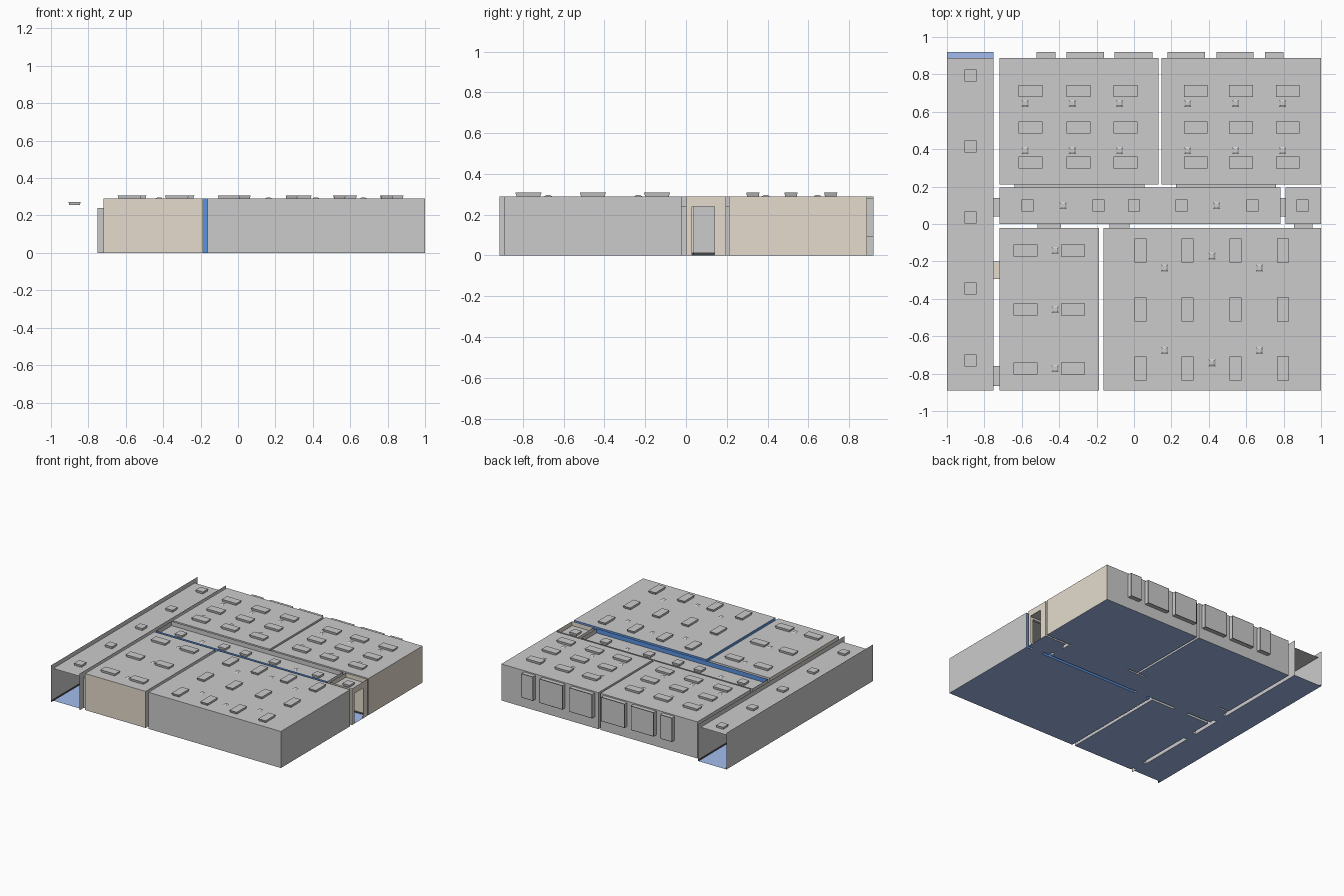
import bpy

if "Cube" in bpy.data.objects:
    bpy.data.objects.remove(bpy.data.objects["Cube"])

H, HC, DOOR = 0.29, 0.255, 0.24   # room ceiling, corridor ceiling, door height


def material(name, r, g, b):
    m = bpy.data.materials.new(name)
    m.diffuse_color = (r, g, b, 1)
    m.use_nodes = True
    m.node_tree.nodes["Principled BSDF"].inputs["Base Color"].default_value = m.diffuse_color
    return m


BEIGE = material("beige_paint", 0.78, 0.71, 0.61)
BLUE = material("blue_paint", 0.10, 0.29, 0.75)
FLOOR = material("blue_floor", 0.37, 0.50, 0.85)
DARK = material("dark_trim", 0.06, 0.06, 0.06)


def build(name, quads, mat=None):
    verts = [v for q in quads for v in q]
    faces = [tuple(range(i, i + 4)) for i in range(0, len(verts), 4)]
    me = bpy.data.meshes.new(name)
    me.from_pydata(verts, [], faces)
    ob = bpy.data.objects.new(name, me)
    bpy.context.collection.objects.link(ob)
    if mat:
        me.materials.append(mat)
    return ob


def flat(x0, x1, y0, y1, z):
    return [(x0, y0, z), (x1, y0, z), (x1, y1, z), (x0, y1, z)]


def upright(axis, c, a, b, z0, z1):
    p = [(a, z0), (b, z0), (b, z1), (a, z1)]
    return [(u, c, z) if axis == 'x' else (c, u, z) for u, z in p]


def wall(name, axis, c, a, b, mat=None, holes=(), inward=1):
    """Single-sheet wall along an axis, with openings and a skirting strip."""
    quads, trim, cur = [], [], a
    for s, e, z0, z1 in sorted(holes) + [(b, b, 0, H)]:
        if s > cur:
            quads.append(upright(axis, c, cur, s, 0, H))
            trim.append(upright(axis, c + 0.003 * inward, cur, s, 0, 0.015))
        if e > s:
            quads.append(upright(axis, c, s, e, z1, H))
            if z0 > 0:
                quads.append(upright(axis, c, s, e, 0, z0))
        cur = e
    build(name, quads, mat)
    build(name + "_skirting", trim, DARK)


def door(s, e):
    return (s, e, 0, DOOR)


def room(name, x0, x1, y0, y1, h, mats, holes):
    """mats and holes are keyed by side: s, n, w, e."""
    build(name + "_floor", [flat(x0, x1, y0, y1, 0)], FLOOR)
    build(name + "_ceiling", [flat(x0, x1, y0, y1, h)])
    for k, axis, c, a, b, d in (('s', 'x', y0, x0, x1, 1), ('n', 'x', y1, x0, x1, -1),
                                ('w', 'y', x0, y0, y1, 1), ('e', 'y', x1, y0, y1, -1)):
        wall(f"{name}_wall_{k}", axis, c, a, b, mats.get(k), holes.get(k, ()), d)


def passage(name, axis, s, e, c0, c1, mat=None):
    """Door reveal joining two rooms: threshold, two jambs and a head."""
    other = 'y' if axis == 'x' else 'x'
    box = (s, e, c0, c1) if axis == 'x' else (c0, c1, s, e)
    build(name + "_threshold", [flat(*box, 0)], FLOOR)
    build(name + "_reveal", [flat(*box, DOOR)] +
          [upright(other, p, c0, c1, 0, DOOR) for p in (s, e)], mat)


def tapered(x, y, z, w, d, h, k):
    """Open-bottomed box whose base is k times its top."""
    lo = [(x + i * w * k, y + j * d * k, z) for i, j in CORNERS]
    hi = [(x + i * w, y + j * d, z + h) for i, j in CORNERS]
    return [hi] + [[lo[i], lo[(i + 1) % 4], hi[(i + 1) % 4], hi[i]] for i in range(4)]


CORNERS = ((-.5, -.5), (.5, -.5), (.5, .5), (-.5, .5))


def fixtures(name, xs, ys, z, w, d, h=0.018, k=0.9):
    build(name, [q for x in xs for y in ys for q in tapered(x, y, z, w, d, h, k)])


# rooms and corridors
WIN_A = [(-.52, -.42), (-.36, -.16), (-.105, .10)]
WIN_B = [(.18, .38), (.44, .64), (.70, .80)]
W0, W1 = 0.09, 0.28
A_SPAN, B_SPAN = (-.64, .055), (.225, .76)
room("back_left_room", -.72, .131, .21, .887, H, {},
     {'n': [(a, b, W0, W1) for a, b in WIN_A], 's': [door(*A_SPAN)]})
room("back_right_room", .148, 1, .21, .887, H, {'e': BEIGE},
     {'n': [(a, b, W0, W1) for a, b in WIN_B], 's': [door(*B_SPAN)]})
room("front_left_room", -.72, -.188, -.89, -.022, H, {'s': BEIGE, 'w': BEIGE},
     {'n': [door(-.515, -.39)], 'w': [door(-.865, -.76), door(-.295, -.20)]})
room("front_right_room", -.163, 1, -.89, -.022, H, {'w': BLUE, 'n': BLUE},
     {'n': [door(-.13, -.025), door(.855, .955)]})
room("main_corridor", -.72, .784, 0, .196, HC, {'s': BLUE},
     {'n': [door(*A_SPAN), door(*B_SPAN)], 's': [door(-.515, -.39), door(-.13, -.025)],
      'w': [door(.04, .14)], 'e': [door(.04, .14)]})
room("entrance_lobby", .81, 1, 0, .196, HC, {k: BEIGE for k in 'snwe'},
     {'s': [door(.855, .955)], 'w': [door(.04, .14)], 'e': [door(.03, .14)]})

# side corridor, open at both ends
build("side_corridor_floor", [flat(-1, -.75, -.89, .92, 0)], FLOOR)
build("side_corridor_ceiling", [flat(-1, -.75, -.89, .887, HC)])
wall("side_corridor_outer_wall", 'y', -1, -.915, .92)
wall("side_corridor_inner_wall", 'y', -.75, -.915, .92, None,
     [door(-.865, -.76), door(-.295, -.20), door(.04, .14)], -1)

# door passages
passage("back_left_opening", 'x', *A_SPAN, .196, .21)
passage("back_right_opening", 'x', *B_SPAN, .196, .21)
for i, (s, e) in enumerate([(-.515, -.39), (-.13, -.025), (.855, .955)]):
    passage(f"front_door_{i}", 'x', s, e, -.022, 0)
passage("lobby_door", 'y', .04, .14, .784, .81)
passage("side_door_corridor", 'y', .04, .14, -.75, -.72)
passage("side_door_middle", 'y', -.295, -.20, -.75, -.72, BEIGE)
passage("side_door_front", 'y', -.865, -.76, -.75, -.72)

# window bays on the back wall, with dark rims
for i, (a, b) in enumerate(WIN_A + WIN_B):
    y0, y1 = .887, .92
    build(f"window_bay_{i}", [upright('x', y1, a, b, W0, W1),
                              flat(a, b, y0, y1, W0), flat(a, b, y0, y1, W1),
                              upright('y', a, y0, y1, W0, W1), upright('y', b, y0, y1, W0, W1)])
    t, yr = .004, y1 + .001
    build(f"window_rim_{i}", [upright('x', yr, a, b, W0, W0 + t), upright('x', yr, a, b, W1 - t, W1),
                              upright('x', yr, a, a + t, W0, W1), upright('x', yr, b - t, b, W0, W1)], DARK)

# recessed ceiling lights
L, S = .128, .064
fixtures("back_left_lights", (-.553, -.297, -.045), (.71, .515, .328), H, L, S)
fixtures("back_right_lights", (.33, .572, .822), (.71, .515, .328), H, L, S)
fixtures("front_left_lights", (-.58, -.327), (-.142, -.457, -.773), H, L, S)
fixtures("front_right_lights", (.035, .287, .543, .796), (-.142, -.457, -.773), H, S, L)
fixtures("main_corridor_lights", (-.57, -.19, 0, .254, .634), (.098,), HC, S, S)
fixtures("entrance_lobby_light", (.902,), (.098,), HC, S, S)
fixtures("side_corridor_lights", (-.874,), (.794, .414, .035, -.345, -.73), HC, S, S)

# small square air vents
V = dict(w=.02, d=.02, h=.006, k=1.9)
fixtures("back_left_vents", (-.583, -.33, -.077), (.645, .392), H, **V)
fixtures("back_right_vents", (.287, .543, .794), (.645, .392), H, **V)
fixtures("front_left_vents", (-.422,), (-.142, -.457, -.773), H, **V)
fixtures("front_right_side_vents", (.163, .67), (-.235, -.676), H, **V)
fixtures("front_right_middle_vents", (.416,), (-.172, -.742), H, **V)
fixtures("main_corridor_vents", (-.38, .442), (.098,), HC, **V)
